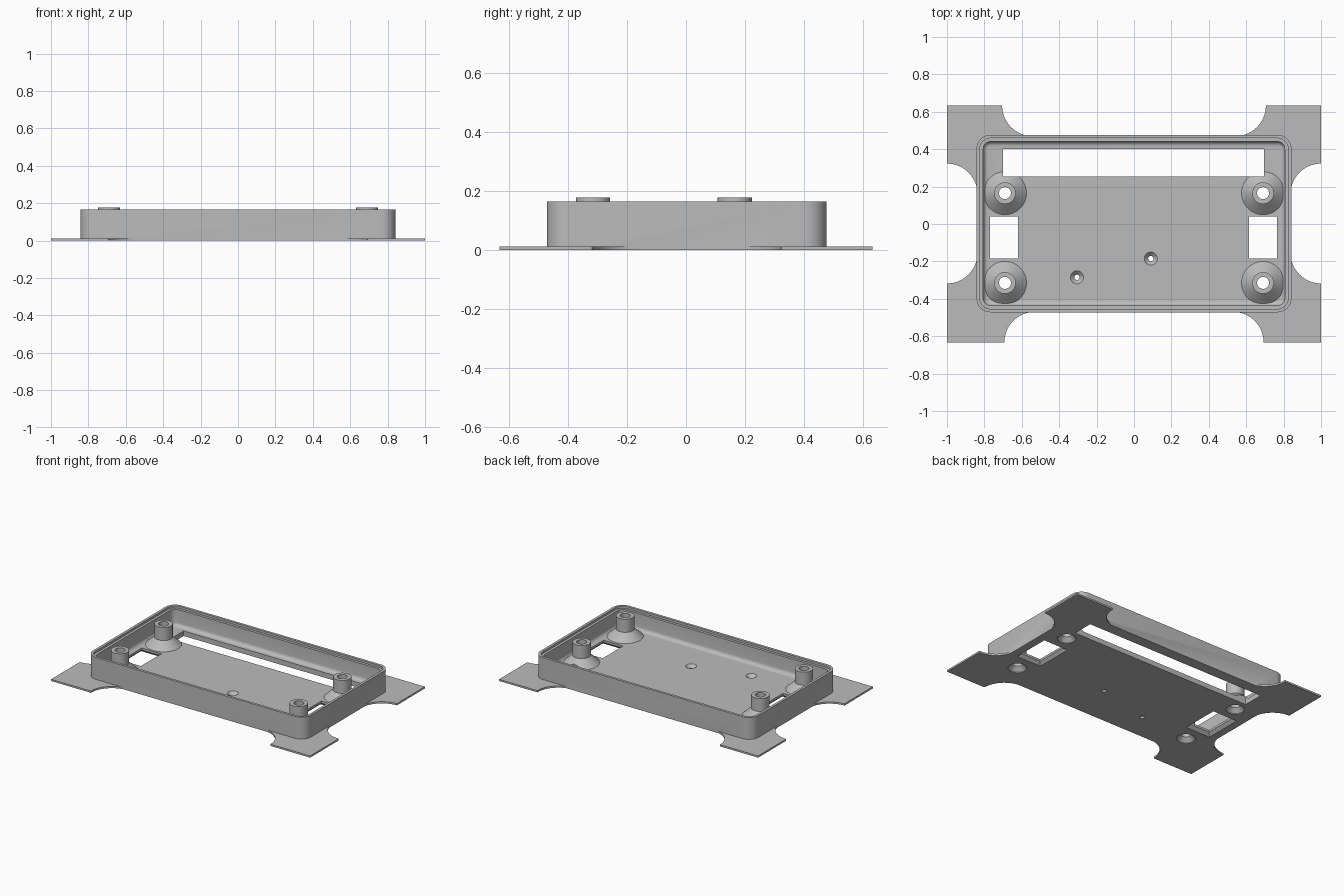
import bpy, bmesh, math

cube = bpy.data.objects.get("Cube")
if cube:
    bpy.data.objects.remove(cube, do_unlink=True)

grey = bpy.data.materials.new("plain grey")
grey.use_nodes = True
grey.diffuse_color = (0.5, 0.5, 0.5, 1)
grey.node_tree.nodes["Principled BSDF"].inputs["Base Color"].default_value = (0.5, 0.5, 0.5, 1)

FLOOR, EAR, RIM, POST = 0.035, 0.012, 0.165, 0.178


def loft(name, rings):
    """Solid skinned over matching rings of points, capped at both ends."""
    bm = bmesh.new()
    loops = [[bm.verts.new(p) for p in ring] for ring in rings]
    n = len(loops[0])
    for a, b in zip(loops, loops[1:]):
        for i in range(n):
            j = (i + 1) % n
            bm.faces.new((a[i], a[j], b[j], b[i]))
    bm.faces.new(loops[0][::-1])
    bm.faces.new(loops[-1])
    bmesh.ops.recalc_face_normals(bm, faces=bm.faces)
    mesh = bpy.data.meshes.new(name)
    bm.to_mesh(mesh)
    bm.free()
    mesh.materials.append(grey)
    obj = bpy.data.objects.new(name, mesh)
    bpy.context.scene.collection.objects.link(obj)
    return obj


def arc(cx, cy, r, start, end, steps):
    for i in range(steps + 1):
        a = math.radians(start + (end - start) * i / steps)
        yield cx + r * math.cos(a), cy + r * math.sin(a)


def rounded(hx, hy, r, z, cy):
    pts = []
    for k, (sx, sy) in enumerate([(1, 1), (-1, 1), (-1, -1), (1, -1)]):
        pts += arc(sx * (hx - r), cy + sy * (hy - r), r, 90 * k, 90 * k + 90, 8)
    return [(x, y, z) for x, y in pts]


def turned(name, x, y, profile, n=48):
    return loft(name, [[(x + r * math.cos(math.tau * i / n), y + r * math.sin(math.tau * i / n), z)
                        for i in range(n)] for r, z in profile])


def block(name, x0, x1, y0, y1, layers):
    return loft(name, [[(x0 - d, y0 - d, z), (x1 + d, y0 - d, z), (x1 + d, y1 + d, z), (x0 - d, y1 + d, z)]
                       for d, z in layers])


def combine(target, tool, operation):
    mod = target.modifiers.new(operation.lower(), 'BOOLEAN')
    mod.operation, mod.solver, mod.object = operation, 'EXACT', tool
    bpy.context.view_layer.objects.active = target
    bpy.ops.object.modifier_apply(modifier=mod.name)
    bpy.data.objects.remove(tool, do_unlink=True)


# Tray: outer wall, stepped rim, inner wall and filleted floor
fillet = 0.025
profile = [(0, 0), (0, RIM), (0.018, RIM), (0.018, 0.15), (0.036, 0.15)]
for i in range(6):
    a = math.radians(18 * i)
    profile.append((0.036 + fillet * (1 - math.cos(a)), FLOOR + fillet * (1 - math.sin(a))))
tray = loft("enclosure_base", [rounded(0.842 - d, 0.4745 - d, 0.075 - d, z, 0.0025) for d, z in profile])

# Thin corner ears with scooped edges
R = 0.163
outline = [(1, 0.633)] + list(arc(0.545, 0.633, R, 0, -90, 16))
left = [(1, -0.633), (1, -0.155 - R)] + list(arc(1, -0.155, R, 270, 180, 16))
left += list(arc(1, 0.16, R, 180, 90, 16)) + [(1, 0.633)]
left += list(arc(0.542, 0.633, R, 0, -90, 16))
left = list(arc(0.53, -0.633, R, 90, 0, 16)) + left
outline = left + [(-x, y) for x, y in reversed(left)]
ears = loft("corner_ears", [[(x, y, z) for x, y in outline] for z in (0, EAR)])
combine(tray, ears, 'UNION')

# Screw posts on conical feet
posts = [(sx * 0.69, y) for sx in (-1, 1) for y in (0.165, -0.315)]
for x, y in posts:
    foot = turned("screw_post", x, y, [(0.115, 0.02), (0.115, FLOOR), (0.058, 0.087), (0.058, POST)])
    combine(tray, foot, 'UNION')

# Countersunk holes through the posts
for x, y in posts:
    hole = turned("post_hole", x, y, [(0.059, -0.01), (0.059, 0.004), (0.032, 0.032), (0.032, 0.3)])
    combine(tray, hole, 'DIFFERENCE')

# Small countersunk floor holes
for x, y in ((-0.305, -0.285), (0.09, -0.185)):
    hole = turned("floor_hole", x, y, [(0.014, -0.05), (0.014, 0.014), (0.035, FLOOR), (0.035, 0.06)], 32)
    combine(tray, hole, 'DIFFERENCE')

# Long rear slot and the two side windows, flared underneath
combine(tray, block("rear_slot", -0.7, 0.695, 0.255, 0.4, [(0, -0.05), (0, 0.14)]), 'DIFFERENCE')
for x0, x1 in ((-0.77, -0.62), (0.615, 0.765)):
    window = block("side_window", x0, x1, -0.185, 0.04, [(0.02, -0.05), (0.02, 0), (0, 0.02), (0, 0.1)])
    combine(tray, window, 'DIFFERENCE')

bpy.ops.object.select_all(action='DESELECT')
tray.select_set(True)
bpy.context.view_layer.objects.active = tray
bpy.ops.object.shade_smooth_by_angle(angle=math.radians(30))
